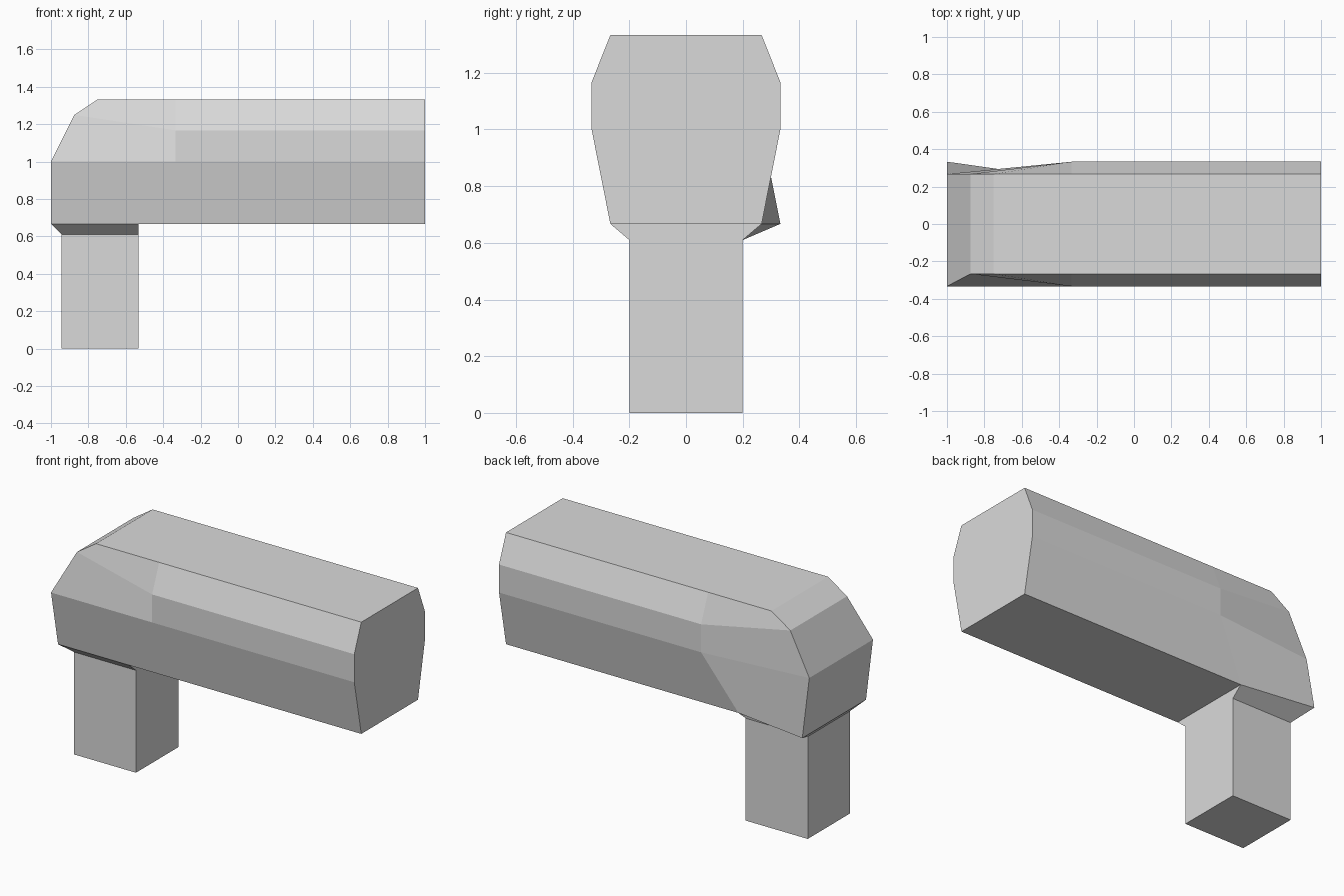
import bpy
import bmesh

cube = bpy.data.objects.get("Cube")
if cube:
    bpy.data.objects.remove(cube, do_unlink=True)

# Single plain grey material
grey = bpy.data.materials.new("light_grey")
grey.use_nodes = True
colour = (0.7, 0.7, 0.7, 1)
grey.diffuse_color = colour
bsdf = next(n for n in grey.node_tree.nodes if n.type == 'BSDF_PRINCIPLED')
bsdf.inputs["Base Color"].default_value = colour
bsdf.inputs["Roughness"].default_value = 0.8

W, N = 0.333, 0.267             # wide and narrow half widths
BASE, BELT, SHOULDER, TOP = 0.667, 1.0, 1.167, 1.333
LEG_X, MID_X = -0.533, -0.333   # inner side of the leg, start of the taper


def finish(bm, name):
    """Turn a bmesh into a flat shaded object."""
    bmesh.ops.recalc_face_normals(bm, faces=bm.faces)
    mesh = bpy.data.meshes.new(name)
    bm.to_mesh(mesh)
    bm.free()
    mesh.materials.append(grey)
    obj = bpy.data.objects.new(name, mesh)
    bpy.context.collection.objects.link(obj)
    return obj


def nose_base(s):
    """Lower corner of the nose; the nose face leans towards the back."""
    return (-1, W if s > 0 else -N, BASE)


# Body: two side chains, each with end, middle and nose columns
bm = bmesh.new()
sides = []
for s in (-1, 1):
    section = [(N, BASE), (W, BELT), (W, SHOULDER), (N, TOP)]
    end = [bm.verts.new((1, s * y, z)) for y, z in section]
    mid = [bm.verts.new((LEG_X if z == BASE else MID_X, s * y, z)) for y, z in section]
    nose = [bm.verts.new(p) for p in (
        nose_base(s),
        (-1, N if s > 0 else -W, BELT),
        (-0.875, s * N, 1.25),
        (-0.75, s * N, TOP))]
    for a, b in ((end, mid), (mid, nose)):
        for i in range(3):
            bm.faces.new((a[i], b[i], b[i + 1], a[i + 1]))
    sides.append((end, mid, nose))

# Body: faces that bridge the two sides
(end_f, mid_f, nose_f), (end_b, mid_b, nose_b) = sides
bm.faces.new(end_f + end_b[::-1])
bm.faces.new((end_f[0], end_b[0], mid_b[0], mid_f[0]))
bm.faces.new((end_f[3], end_b[3], mid_b[3], mid_f[3]))
bm.faces.new((mid_f[3], mid_b[3], nose_b[3], nose_f[3]))
for i in range(3):
    bm.faces.new((nose_f[i], nose_b[i], nose_b[i + 1], nose_f[i + 1]))
finish(bm, "body")

# Leg: flared neck under the body, then a straight post
bm = bmesh.new()
neck = [(LEG_X, -N, BASE), (LEG_X, N, BASE), nose_base(1), nose_base(-1)]
plan = [(LEG_X, -0.2), (LEG_X, 0.2), (-0.943, 0.2), (-0.943, -0.2)]
rings = [[bm.verts.new(p) for p in neck]]
for z in (0.61, 0):
    rings.append([bm.verts.new((x, y, z)) for x, y in plan])
for a, b in zip(rings, rings[1:]):
    for i in range(4):
        j = (i + 1) % 4
        bm.faces.new((a[i], a[j], b[j], b[i]))
bm.faces.new(rings[-1])
finish(bm, "leg")
